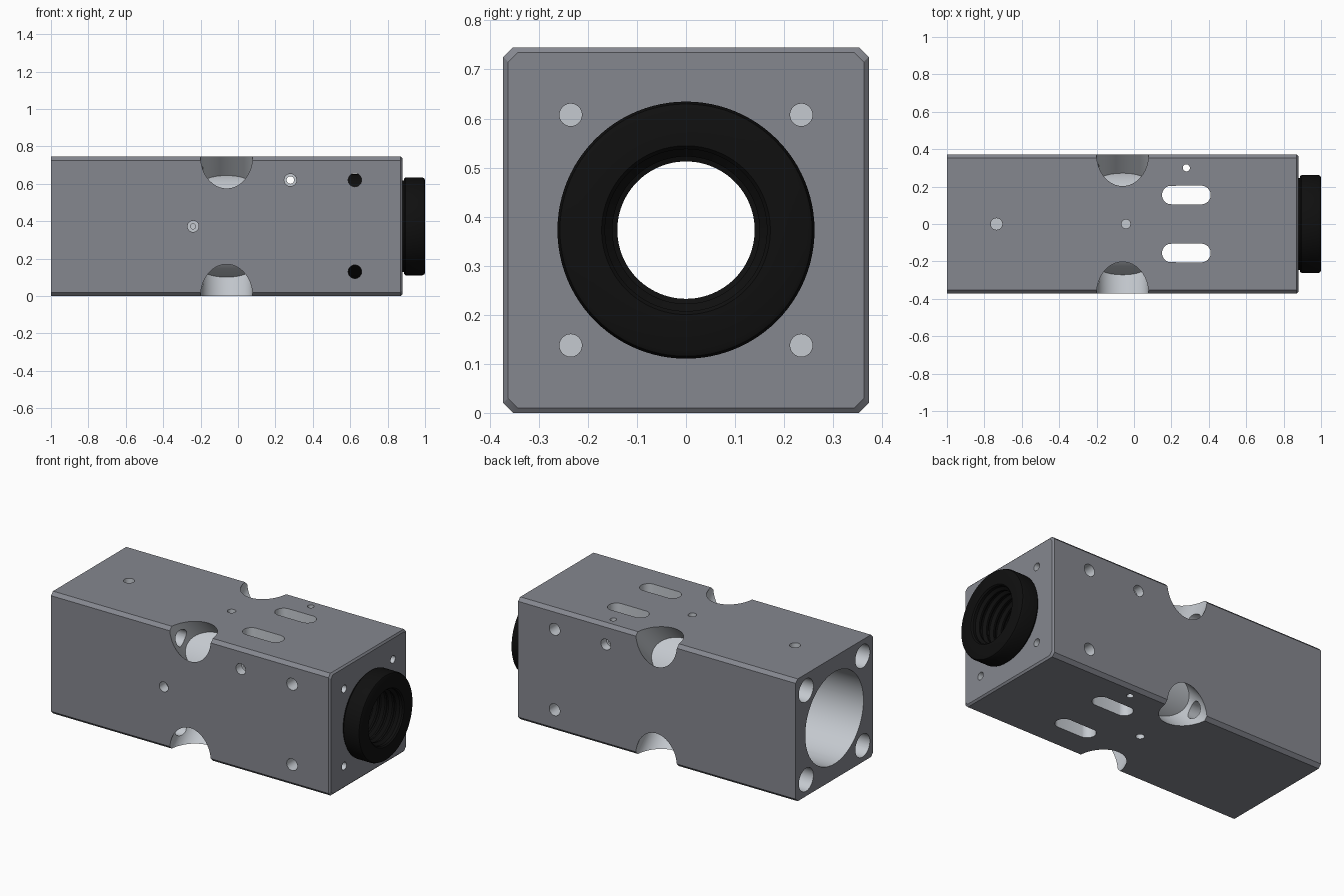
import bpy, bmesh, math
from mathutils import Matrix, Vector

if "Cube" in bpy.data.objects:
    bpy.data.objects.remove(bpy.data.objects["Cube"])

CZ = 0.3725          # height of the main axis
HALF = 0.3725        # half width of the square body
cutters = []


def material(name, color):
    m = bpy.data.materials.new(name)
    m.diffuse_color = (*color, 1)
    return m


DARK = material("dark_grey", (0.125, 0.13, 0.148))
LIGHT = material("machined_grey", (0.56, 0.59, 0.63))
BLACK = material("black", (0.005, 0.005, 0.005))
DARK.diffuse_color = (0.235, 0.243, 0.275, 1)


def make_object(name, bm, materials, index=0):
    bmesh.ops.recalc_face_normals(bm, faces=bm.faces)
    for f in bm.faces:
        f.material_index = index
    mesh = bpy.data.meshes.new(name)
    bm.to_mesh(mesh)
    bm.free()
    for m in materials:
        mesh.materials.append(m)
    obj = bpy.data.objects.new(name, mesh)
    bpy.context.collection.objects.link(obj)
    return obj


def add_cutter(bm):
    obj = make_object("cutter", bm, (DARK, LIGHT), 1)
    obj.hide_render = True
    cutters.append(obj)


def smooth(obj, angle=30):
    bpy.ops.object.select_all(action='DESELECT')
    obj.select_set(True)
    bpy.context.view_layer.objects.active = obj
    bpy.ops.object.shade_smooth_by_angle(angle=math.radians(angle))


def cut(start, end, r, segs=32, stretch=0.0):
    """Round cutter between two points, optionally stretched in x to a slot."""
    a, b = Vector(start), Vector(end)
    d = b - a
    bm = bmesh.new()
    bmesh.ops.create_cone(bm, cap_ends=True, segments=segs, radius1=r, radius2=r, depth=d.length)
    for v in bm.verts:
        if stretch:
            v.co.x += math.copysign(stretch, v.co.x)
    if abs(d.x) > 1e-6:
        rot = Matrix.Rotation(math.pi / 2, 4, 'Y')
    else:
        rot = Matrix.Rotation(math.atan2(-d.y, d.z), 4, 'X')
    bmesh.ops.transform(bm, matrix=Matrix.Translation((a + b) / 2) @ rot, verts=bm.verts)
    add_cutter(bm)


def cut_notch(sy, sz, x0=-0.061, ru=0.139, rp=0.12, floor=0.29, n=64):
    """Diagonal oval notch through a long edge, its floor following the bore."""
    bm = bmesh.new()
    s = math.sqrt(0.5)
    inner, outer = [], []
    for i in range(n):
        t = 2 * math.pi * i / n
        u, p = ru * math.sin(t), rp * math.cos(t)
        for ring, d in ((inner, math.sqrt(floor ** 2 - p * p)), (outer, 0.75)):
            ring.append(bm.verts.new((x0 + u, sy * s * (d + p), CZ + sz * s * (d - p))))
    for i in range(n):
        j = (i + 1) % n
        bm.faces.new((inner[i], inner[j], outer[j], outer[i]))
    for ring in (inner, outer):
        for i in range(n // 2):
            strip = [ring[i], ring[i + 1], ring[-i - 1], ring[-i % n]]
            bm.faces.new(list(dict.fromkeys(strip)))
    add_cutter(bm)


def revolve(name, profile, mat, segs=96):
    """Closed (x, radius) profile turned around the main axis."""
    bm = bmesh.new()
    rings = []
    for i in range(segs):
        t = 2 * math.pi * i / segs
        rings.append([bm.verts.new((x, r * math.cos(t), CZ + r * math.sin(t))) for x, r in profile])
    n = len(profile)
    for i in range(segs):
        p, q = rings[i], rings[(i + 1) % segs]
        for j in range(n):
            k = (j + 1) % n
            bm.faces.new((p[j], p[k], q[k], q[j]))
    return make_object(name, bm, (mat,))


# Square body: chamfered section with a bevelled right end
bm = bmesh.new()
sections = []
for x, h in ((-1, HALF), (0.87, HALF), (0.88, HALF - 0.01)):
    c = h - 0.02
    pts = [(h, -c), (h, c), (c, h), (-c, h), (-h, c), (-h, -c), (-c, -h), (c, -h)]
    sections.append([bm.verts.new((x, y, CZ + z)) for y, z in pts])
for p, q in zip(sections, sections[1:]):
    for i in range(8):
        j = (i + 1) % 8
        bm.faces.new((p[i], p[j], q[j], q[i]))
bm.faces.new(sections[0])
bm.faces.new(sections[-1])
body = make_object("body", bm, (DARK, LIGHT))

# Main bore and the smaller opening for the threaded tube
cut((-1.1, 0, CZ), (0.82, 0, CZ), 0.28, 96)
cut((0.7, 0, CZ), (1.0, 0, CZ), 0.246, 96)

# Corner features, repeated on all four long edges
for sy in (-1, 1):
    for sz in (-1, 1):
        cut_notch(sy, sz)
        # stepped rod hole from the left end to the notch
        y, z = sy * 0.272, CZ + sz * 0.272
        cut((-1.1, y, z), (-0.3, y, z), 0.07, 40)
        cut((-0.4, y, z), (-0.08, y, z), 0.05, 40)
        # blind screw hole in the right end
        y, z = sy * 0.235, CZ + sz * 0.235
        cut((0.68, y, z), (1.0, y, z), 0.023, 24)

# Slots through top and bottom
for y in (-0.155, 0.155):
    cut((0.28, y, -0.1), (0.28, y, 0.9), 0.05, 40, stretch=0.08)

# Cross holes from front to back
for z in (0.13, 0.62):
    cut((0.625, -0.5, z), (0.625, 0.5, z), 0.036)
cut((0.28, -0.5, 0.62), (0.28, 0.5, 0.62), 0.02)
for sy in (-1, 1):
    cut((0.28, sy * 0.5, 0.62), (0.28, sy * 0.32, 0.62), 0.033)

# Small holes: front, top and bottom
cut((-0.24, -0.5, CZ), (-0.24, -0.31, CZ), 0.03)
cut((-0.24, -0.33, CZ), (-0.24, -0.2, CZ), 0.014)
cut((0.28, 0.3, -0.1), (0.28, 0.3, 0.9), 0.019)
cut((-0.735, 0, 0.68), (-0.735, 0, 0.9), 0.031)
cut((-0.043, 0, 0.68), (-0.043, 0, 0.9), 0.024)
cut((-0.043, 0, -0.1), (-0.043, 0, 0.06), 0.024)

# Apply all cuts to the body
for c in cutters:
    mod = body.modifiers.new("cut", 'BOOLEAN')
    mod.operation = 'DIFFERENCE'
    mod.solver = 'EXACT'
    mod.object = c
bpy.context.view_layer.update()
result = bpy.data.meshes.new_from_object(body.evaluated_get(bpy.context.evaluated_depsgraph_get()))
body.modifiers.clear()
body.data = result
for c in cutters:
    bpy.data.objects.remove(c)
smooth(body)

# Black threaded tube with its outer collar
profile = [(0.47, 0.279), (0.819, 0.279), (0.819, 0.245), (0.888, 0.245), (0.888, 0.255),
           (0.896, 0.262), (0.985, 0.262), (0.996, 0.257), (1.0, 0.248), (1.0, 0.172), (0.992, 0.165)]
x = 0.975
while x > 0.62:
    profile += [(x, 0.165), (x - 0.015, 0.15), (x - 0.025, 0.15), (x - 0.04, 0.165)]
    x -= 0.05
profile += [(x, 0.14), (0.47, 0.14)]
smooth(revolve("threaded_collar", profile, BLACK))

for m in bpy.data.materials:
    if m.users and not m.is_grease_pencil:
        m.use_nodes = True
        m.node_tree.nodes["Principled BSDF"].inputs["Base Color"].default_value = m.diffuse_color
